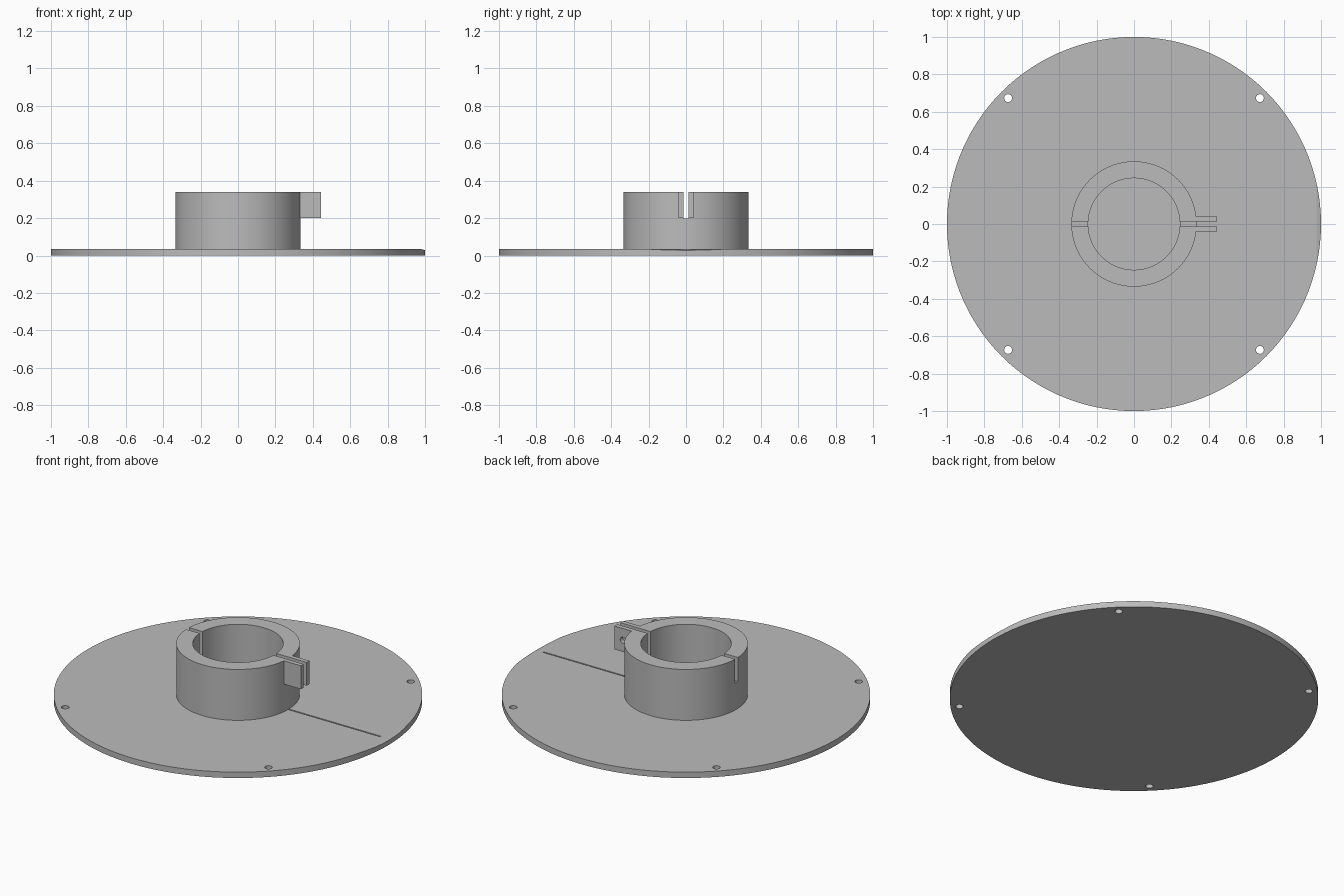
import bpy
import math
from mathutils import Vector

cube = bpy.data.objects.get("Cube")
if cube:
    bpy.data.objects.remove(cube, do_unlink=True)

# Sizes
PLATE_T = 0.035
TOP = 0.34
SLOT_Z = 0.2
SLOT_W = 0.027
TAB_END = 0.445

grey = bpy.data.materials.new("plain_grey")
grey.use_nodes = True
grey.diffuse_color = (0.5, 0.5, 0.5, 1)
grey.node_tree.nodes["Principled BSDF"].inputs["Base Color"].default_value = (0.5, 0.5, 0.5, 1)


def cylinder(name, radius, z0, z1, x=0, y=0, sides=100):
    bpy.ops.mesh.primitive_cylinder_add(vertices=sides, radius=radius, depth=z1 - z0,
                                        location=(x, y, (z0 + z1) / 2))
    ob = bpy.context.object
    ob.name = name
    return ob


def box(name, low, high):
    low, high = Vector(low), Vector(high)
    bpy.ops.mesh.primitive_cube_add(size=1, location=(low + high) / 2)
    ob = bpy.context.object
    ob.name = name
    ob.scale = high - low
    return ob


def combine(target, tool, operation="DIFFERENCE"):
    """Apply a boolean and discard the tool."""
    mod = target.modifiers.new("shape", "BOOLEAN")
    mod.operation = operation
    mod.solver = "EXACT"
    mod.object = tool
    bpy.context.view_layer.objects.active = target
    bpy.ops.object.modifier_apply(modifier=mod.name)
    bpy.data.objects.remove(tool, do_unlink=True)


def finish(ob):
    ob.data.materials.clear()
    ob.data.materials.append(grey)
    bpy.ops.object.select_all(action="DESELECT")
    ob.select_set(True)
    bpy.context.view_layer.objects.active = ob
    bpy.ops.object.shade_smooth_by_angle(angle=math.radians(12))


# Round base plate with four screw holes
plate = cylinder("base_plate", 1, 0, PLATE_T, sides=120)
for sx in (-1, 1):
    for sy in (-1, 1):
        combine(plate, cylinder("screw_hole", 0.021, -0.1, 0.1, sx * 0.673, sy * 0.673, 24))

# Shallow sloping flat on the rim
tilt = math.radians(17)
flat = box("rim_cutter", (-0.2, -0.5, -0.1), (0.2, 0.5, 0.1))
flat.rotation_euler.y = tilt
flat.location = Vector((0.977, 0, PLATE_T)) + 0.1 * Vector((math.sin(tilt), 0, math.cos(tilt)))
combine(plate, flat)

# Fine index groove from the collar towards the flat
combine(plate, box("groove_cutter", (0.32, -0.004, PLATE_T - 0.005), (0.945, 0.004, 0.1)))
finish(plate)

# Clamp collar with a split ear
collar = cylinder("clamp_collar", 0.335, PLATE_T, TOP)
combine(collar, box("ear_block", (0.29, -0.04, SLOT_Z), (TAB_END, 0.04, TOP)), "UNION")
combine(collar, cylinder("bore", 0.245, 0, 0.5))
combine(collar, box("slot", (-0.5, -SLOT_W / 2, SLOT_Z - 0.003), (0.5, SLOT_W / 2, 0.5)))

# Clamp screw hole in the rear ear
hole = cylinder("ear_hole", 0.018, -0.03, 0.03, sides=24)
hole.rotation_euler.x = math.pi / 2
hole.location = (0.39, 0.03, 0.27)
combine(collar, hole)
finish(collar)
